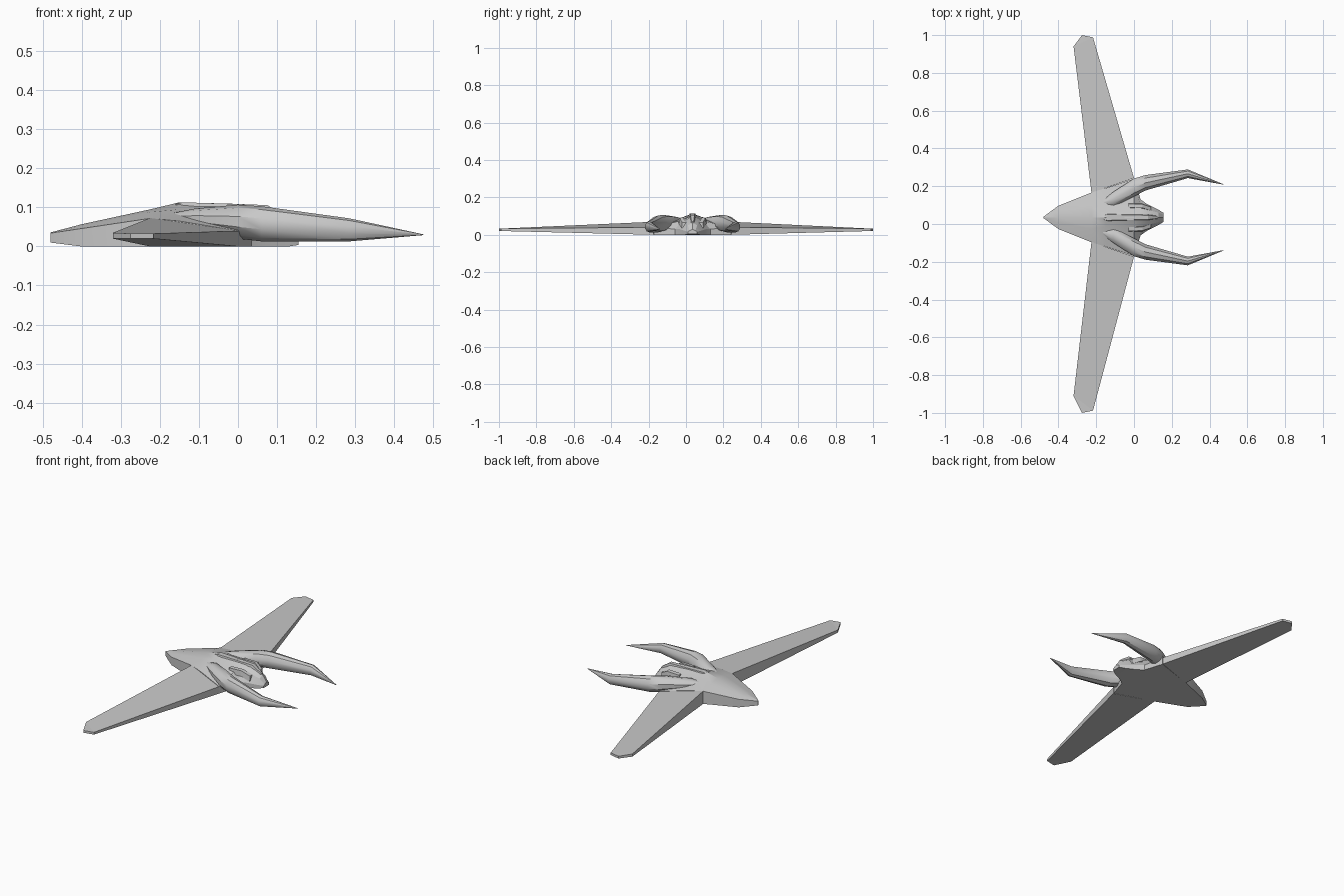
import bpy, bmesh, math

cube = bpy.data.objects.get("Cube")
if cube:
    bpy.data.objects.remove(cube, do_unlink=True)

MID = 0.035  # y of the hull's centreline

hull_grey = bpy.data.materials.new("hull_grey")
hull_grey.use_nodes = True
hull_grey.diffuse_color = (0.58, 0.58, 0.58, 1)
hull_grey.node_tree.nodes["Principled BSDF"].inputs["Base Color"].default_value = (0.58, 0.58, 0.58, 1)


def finish(name, bm, angle=None):
    bmesh.ops.recalc_face_normals(bm, faces=bm.faces)
    mesh = bpy.data.meshes.new(name)
    bm.to_mesh(mesh)
    bm.free()
    mesh.materials.append(hull_grey)
    obj = bpy.data.objects.new(name, mesh)
    bpy.context.collection.objects.link(obj)
    if angle:
        bpy.ops.object.select_all(action="DESELECT")
        obj.select_set(True)
        bpy.context.view_layer.objects.active = obj
        bpy.ops.object.shade_smooth_by_angle(angle=math.radians(angle))
    return obj


def loft(name, rings, angle=None):
    """Skin a row of closed rings and cap both ends."""
    bm = bmesh.new()
    rows = [[bm.verts.new(p) for p in ring] for ring in rings]
    for a, b in zip(rows, rows[1:]):
        for i in range(len(a)):
            j = (i + 1) % len(a)
            bm.faces.new((a[i], a[j], b[j], b[i]))
    bm.faces.new(rows[0])
    bm.faces.new(rows[-1])
    return finish(name, bm, angle)


def hull_ring(x, width, low, edge, shoulder, shoulder_z, ridge):
    half = [(width, low), (width, edge), (shoulder, shoulder_z)]
    left = [(x, MID + w, z) for w, z in half]
    right = [(x, MID - w, z) for w, z in reversed(half)]
    return left + [(x, MID, ridge)] + right


# Hull: x, half width, bottom, edge height, shoulder width and height, ridge
loft("hull", [hull_ring(*s) for s in (
    (-0.48, 0.003, 0.01, 0.034, 0.002, 0.035, 0.036),
    (-0.40, 0.062, 0.0, 0.046, 0.03, 0.052, 0.057),
    (-0.225, 0.132, 0.0, 0.072, 0.06, 0.088, 0.095),
    (-0.15, 0.155, 0.0, 0.065, 0.05, 0.095, 0.113),
    (0.0, 0.205, 0.0, 0.04, 0.065, 0.075, 0.109),
    (0.035, 0.095, 0.0, 0.03, 0.055, 0.075, 0.107),
    (0.07, 0.07, 0.0, 0.03, 0.04, 0.075, 0.104),
    (0.13, 0.04, 0.0, 0.02, 0.025, 0.05, 0.065),
    (0.155, 0.025, 0.004, 0.016, 0.015, 0.022, 0.03),
)], 20)

# Raised spine running over the cockpit
loft("cockpit_spine", [
    [(x, MID + s * w, z) for s, w, z in
     ((1, w, z - 0.03), (1, w * 0.6, z), (-1, w * 0.6, z), (-1, w, z - 0.03))]
    for x, w, z in ((-0.16, 0.02, 0.108), (-0.14, 0.026, 0.113),
                    (0.075, 0.018, 0.106), (0.125, 0.01, 0.072))])


def horn_ring(x, y, half_w, low, high, sides=10):
    centre, half_h = (low + high) / 2, (high - low) / 2
    turns = [2 * math.pi * (i + 0.5) / sides for i in range(sides)]
    return [(x, y + half_w * math.cos(t), centre + half_h * math.sin(t)) for t in turns]


for side, word in ((1, "left"), (-1, "right")):
    # Forward-swept horn: x, offset, half width, bottom, top
    loft("horn_" + word, [horn_ring(x, MID + side * o, w, a, b) for x, o, w, a, b in (
        (-0.17, 0.075, 0.012, 0.06, 0.085),
        (-0.11, 0.095, 0.042, 0.045, 0.097),
        (0.0, 0.158, 0.05, 0.02, 0.107),
        (0.06, 0.183, 0.043, 0.013, 0.103),
        (0.285, 0.231, 0.024, 0.013, 0.072),
        (0.475, 0.174, 0.001, 0.029, 0.031),
    )], 35)

    # Cheek block beside the cockpit
    loft("cheek_" + word, [
        [(x, MID + side * (o + dy), z + dz) for dy, dz in
         ((-0.014, -0.02), (0.014, -0.02), (0.01, 0.01), (-0.01, 0.012))]
        for x, o, z in ((-0.03, 0.062, 0.078), (0.045, 0.06, 0.08), (0.09, 0.045, 0.055))])

    # Wing outline: x, y, bottom, top; the two tips reach equal distances from y = 0
    tip_rear = 0.94 if side > 0 else 0.91
    bm = bmesh.new()
    outline = (
        (-0.225, MID + side * 0.13, 0.0, 0.073),
        (0.0, MID + side * 0.208, 0.0, 0.04),
        (-0.217, side * 0.988, 0.02, 0.033),
        (-0.275, side * 1.0, 0.02, 0.033),
        (-0.32, side * tip_rear, 0.02, 0.035),
    )
    low = [bm.verts.new((x, y, a)) for x, y, a, b in outline]
    high = [bm.verts.new((x, y, b)) for x, y, a, b in outline]
    for row in (low, high):
        bm.faces.new((row[0], row[1], row[2], row[4]))
        bm.faces.new((row[2], row[3], row[4]))
    for i in range(5):
        j = (i + 1) % 5
        bm.faces.new((low[i], low[j], high[j], high[i]))
    finish("wing_" + word, bm)
